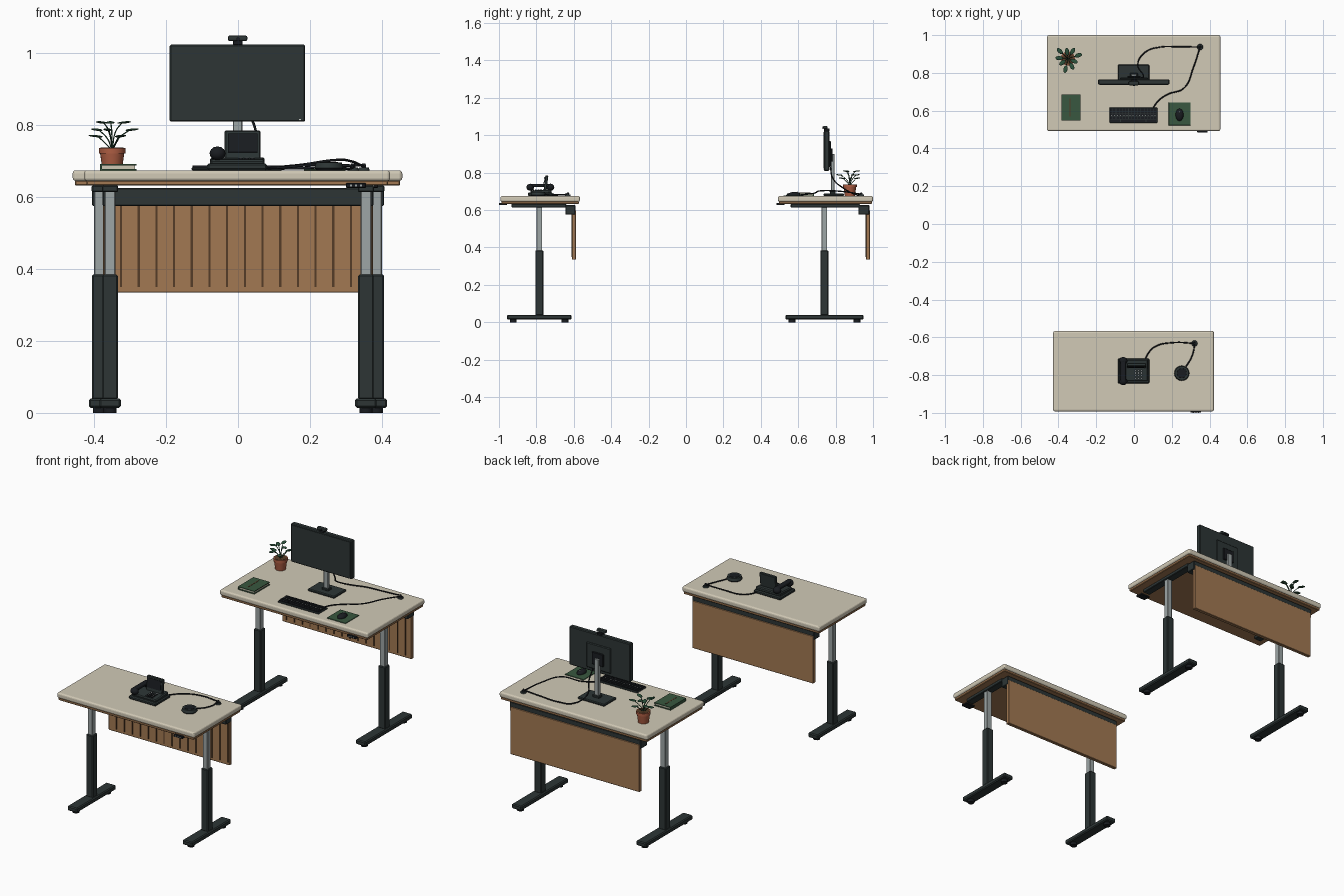
import bpy, math
from mathutils import Vector

cube = bpy.data.objects.get("Cube")
if cube:
    bpy.data.objects.remove(cube, do_unlink=True)


def material(name, r, g, b):
    m = bpy.data.materials.new(name)
    m.use_nodes = True
    m.diffuse_color = (r, g, b, 1)
    m.node_tree.nodes["Principled BSDF"].inputs["Base Color"].default_value = (r, g, b, 1)
    return m


cream = material("cream laminate", .64, .59, .47)
wood = material("warm wood", .36, .19, .085)
groove = material("groove brown", .09, .045, .02)
dark = material("charcoal metal", .026, .036, .036)
black = material("black plastic", .01, .012, .015)
steel = material("brushed steel", .34, .38, .38)
clay = material("terracotta", .42, .11, .055)
green = material("felt green", .04, .095, .05)
leaf_green = material("leaf green", .025, .085, .045)
white = material("off white", .6, .62, .6)

TOP = .675  # height of the work surface


def smooth(ob):
    bpy.context.view_layer.objects.active = ob
    for o in bpy.context.selected_objects:
        o.select_set(o == ob)
    ob.select_set(True)
    bpy.ops.object.shade_smooth_by_angle(angle=math.radians(40))


def box(name, mat, x, y, z, bevel=0, segments=1, tilt=0):
    """Box from (min, max) ranges on each axis, optionally bevelled and tilted."""
    ranges = (x, y, z)
    bpy.ops.mesh.primitive_cube_add(size=1, location=[(a + b) / 2 for a, b in ranges])
    ob = bpy.context.object
    ob.name = name
    size = [b - a for a, b in ranges]
    for v in ob.data.vertices:
        v.co = [c * s for c, s in zip(v.co, size)]
    ob.rotation_euler.x = tilt
    ob.data.materials.append(mat)
    if bevel:
        mod = ob.modifiers.new("edge", "BEVEL")
        mod.width, mod.segments = bevel, segments
    return ob


def centred(name, mat, c, size, **kw):
    return box(name, mat, *[(p - s / 2, p + s / 2) for p, s in zip(c, size)], **kw)


def disc(name, mat, c, r1, r2, height, sides=24):
    """Cylinder or cone standing on point c."""
    bpy.ops.mesh.primitive_cone_add(vertices=sides, radius1=r1, radius2=r2, depth=height,
                                    location=(c[0], c[1], c[2] + height / 2))
    ob = bpy.context.object
    ob.name = name
    ob.data.materials.append(mat)
    smooth(ob)
    return ob


def blob(name, mat, c, radii, turn=(0, 0, 0)):
    bpy.ops.mesh.primitive_uv_sphere_add(segments=20, ring_count=10, location=c, rotation=turn)
    ob = bpy.context.object
    ob.name = name
    ob.scale = radii
    ob.data.materials.append(mat)
    smooth(ob)
    return ob


def cable(name, mat, points, radius=.0035):
    """Round tube passing smoothly through the points."""
    cu = bpy.data.curves.new(name, "CURVE")
    cu.dimensions = "3D"
    cu.bevel_depth, cu.bevel_resolution, cu.resolution_u = radius, 2, 8
    cu.use_fill_caps = True
    sp = cu.splines.new("BEZIER")
    sp.bezier_points.add(len(points) - 1)
    for bp, p in zip(sp.bezier_points, points):
        bp.co = p
        bp.handle_left_type = bp.handle_right_type = "AUTO"
    cu.materials.append(mat)
    ob = bpy.data.objects.new(name, cu)
    bpy.context.collection.objects.link(ob)
    return ob


def desk(prefix, x0, x1, y0, y1, leg_x, leg_y, foot, rail, tray, panel_half):
    p = prefix + "_"
    # Worktop with its wooden underside
    box(p + "worktop", cream, (x0, x1), (y0, y1), (.645, TOP), bevel=.009, segments=3)
    box(p + "worktop_underside", wood, (x0 + .006, x1 - .006), (y0 + .006, y1 - .006), (.632, .647), bevel=.003)
    # Telescopic legs
    for side, s in (("right", -1), ("left", 1)):
        x = s * leg_x
        box(p + side + "_foot", dark, (x - .03, x + .03), foot, (.014, .04), bevel=.005)
        for y in (foot[0] + .035, foot[1] - .035):
            disc(p + side + "_foot_pad", black, (x, y, 0), .018, .018, .016, 16)
        centred(p + side + "_lower_column", dark, (x, leg_y, .211), (.043, .043, .348), bevel=.004)
        centred(p + side + "_upper_column", steel, (x, leg_y, .5), (.03, .03, .236), bevel=.002)
        box(p + side + "_top_rail", dark, (x - .022, x + .022), rail, (.614, .633), bevel=.003)
    # Cable tray and modesty panel
    half = leg_x + .021
    box(p + "cable_tray", dark, (-half, half), tray, (.576, .626), bevel=.003)
    back = tray[1] + .003
    front = back - .02
    box(p + "modesty_panel", wood, (-panel_half, panel_half), (front, back), (.335, .6), bevel=.002)
    pitch = .0492
    n = int(panel_half / pitch)
    for i in range(-n, n + 1):
        x = i * pitch + .019
        if abs(x) < panel_half - .01:
            box(p + "panel_groove", groove, (x - .003, x + .003), (front - .004, front + .001), (.35, .576))
    # Height controller under the front edge
    cx = x1 - .095
    box(p + "height_controller", black, (cx - .028, cx + .028), (y0 - .007, y0 + .035), (.626, .639), bevel=.002)
    for i in (-1, 0, 1):
        centred(p + "controller_button", steel, (cx + i * .014, y0 - .007, .6325), (.006, .003, .005))


def grommet(prefix, x, y):
    disc(prefix + "_grommet", dark, (x, y, TOP), .016, .014, .007)
    disc(prefix + "_grommet_collar", black, (x, y, TOP + .007), .007, .005, .012, 12)


desk("rear", -.46, .457, .492, 1.0, .385, .74, (.532, .949), (.56, .93), (.922, .98), .4)
desk("front", -.428, .423, -.992, -.567, .356, -.784, (-.958, -.612), (-.933, -.64), (-.645, -.592), .375)

# Monitor with stand and camera
box("monitor_case", dark, (-.19, .187), (.738, .766), (.81, 1.025), bevel=.004)
box("monitor_screen", dark, (-.182, .179), (.736, .739), (.822, 1.017))
box("monitor_back_cover", dark, (-.075, .075), (.765, .775), (.83, .97), bevel=.004)
box("monitor_mount", black, (-.035, .035), (.774, .784), (.86, .93), bevel=.003)
box("monitor_base", dark, (-.085, .081), (.735, .844), (TOP, .688), bevel=.004)
box("monitor_neck", steel, (-.014, .012), (.776, .794), (.686, .9), bevel=.002)
box("neck_collar", dark, (-.022, .02), (.77, .8), (.686, .7), bevel=.003)
box("power_light", white, (.17, .175), (.735, .739), (.814, .817))
box("camera_clip", black, (-.014, .013), (.738, .768), (1.023, 1.036), bevel=.002)
box("camera_body", dark, (-.028, .026), (.734, .756), (1.034, 1.05), bevel=.005, segments=2)
lens = disc("camera_lens", black, (0, .733, 1.038), .006, .006, .004, 16)
lens.rotation_euler.x = math.pi / 2

# Keyboard
box("keyboard_body", dark, (-.13, .124), (.535, .617), (TOP, .683), bevel=.003)
for row in range(5):
    y = .605 - row * .0145
    if row < 4:
        for col in range(15):
            x = -.12 + col * .0165
            centred("key", black, (x, y, .685), (.0135, .0115, .006))
            if row == 2:
                centred("key_mark", white, (x, y, .6883), (.005, .003, .001))
    else:
        for x, w in ((-.1, .05), (-.003, .13), (.092, .05)):
            centred("key", black, (x, y, .685), (w, .0115, .006))

# Mouse on its pad
box("mouse_pad", green, (.183, .3), (.522, .643), (TOP, .679), bevel=.001)
blob("mouse", black, (.241, .578, .681), (.021, .033, .016))
blob("mouse_wheel", steel, (.241, .594, .695), (.003, .006, .003))

# Notebook
box("notebook_pages", cream, (-.378, -.287), (.553, .68), (.677, .689))
for z in (TOP, .688):
    box("notebook_cover", green, (-.384, -.283), (.548, .685), (z, z + .004))
box("notebook_spine", green, (-.384, -.379), (.548, .685), (TOP, .692))
box("notebook_band", groove, (-.342, -.336), (.57, .665), (.691, .693))

# Potted plant
px, py = -.35, .876
disc("plant_pot", clay, (px, py, TOP), .027, .034, .05)
disc("pot_rim", clay, (px, py, .722), .037, .037, .015)
disc("pot_soil", groove, (px, py, .736), .032, .032, .002)
for i in range(9):
    a = i * math.tau / 9 + .3
    reach = (.052, .04, .03)[i % 3]
    z = (.788, .77, .808)[i % 3]
    d = Vector((math.cos(a), math.sin(a), 0))
    base = Vector((px, py, .73))
    tip = base + d * reach
    tip.z = z
    middle = base + d * reach * .35
    middle.z = z - .025
    cable("plant_stem", leaf_green, [base, middle, tip], .0018)
    blob("plant_leaf", leaf_green, tip + d * .006, (.02, .011, .003), (0, -.1, a))

# Rear desk cables
grommet("rear", .35, .937)
cable("keyboard_cable", black, [(.1, .612, .681), (.125, .648, .685), (.175, .685, .69), (.265, .72, .703),
                                (.315, .83, .7), (.35, .937, .685)])
cable("monitor_cable", black, [(.035, .772, .83), (.05, .785, .77), (.02, .845, .715), (.06, .91, .682),
                               (.135, .936, .68), (.24, .938, .684), (.35, .937, .69)])

# Desk telephone with handset and tilted display
box("phone_base", dark, (-.086, .081), (-.845, -.712), (TOP, .694), bevel=.005)
box("phone_deck", dark, (-.078, .074), (-.832, -.718), (.688, .708), bevel=.005, tilt=.06)
box("phone_display", dark, (-.037, .063), (-.757, -.741), (.7, .785), bevel=.003, tilt=-.12)
box("phone_screen", black, (-.028, .054), (-.7605, -.7575), (.725, .777), tilt=-.12)
hx = -.057
box("handset_grip", black, (hx - .014, hx + .014), (-.84, -.718), (.722, .74), bevel=.007, segments=3)
for y in (-.833, -.724):
    blob("handset_cup", black, (hx, y, .722), (.022, .02, .019))
for row in range(4):
    for col in range(3):
        c = (.008 + col * .016, -.775 - row * .014, .706)
        centred("phone_key", black, c, (.012, .01, .007))
        centred("phone_key_mark", white, (c[0], c[1], .71), (.004, .003, .001))

# Speaker puck
disc("speaker_foot", black, (.253, -.79, TOP), .035, .04, .006, 32)
disc("speaker_body", dark, (.253, -.79, .681), .04, .036, .015, 32)
disc("speaker_grille", black, (.253, -.79, .696), .026, .025, .0015, 32)

# Front desk cables
grommet("front", .32, -.632)
cable("phone_cable", black, [(.06, -.715, .685), (.072, -.69, .682), (.11, -.65, .682), (.21, -.628, .69),
                             (.32, -.632, .688)])
cable("speaker_cable", black, [(.275, -.755, .684), (.3, -.715, .68), (.316, -.67, .681), (.32, -.632, .686)])
